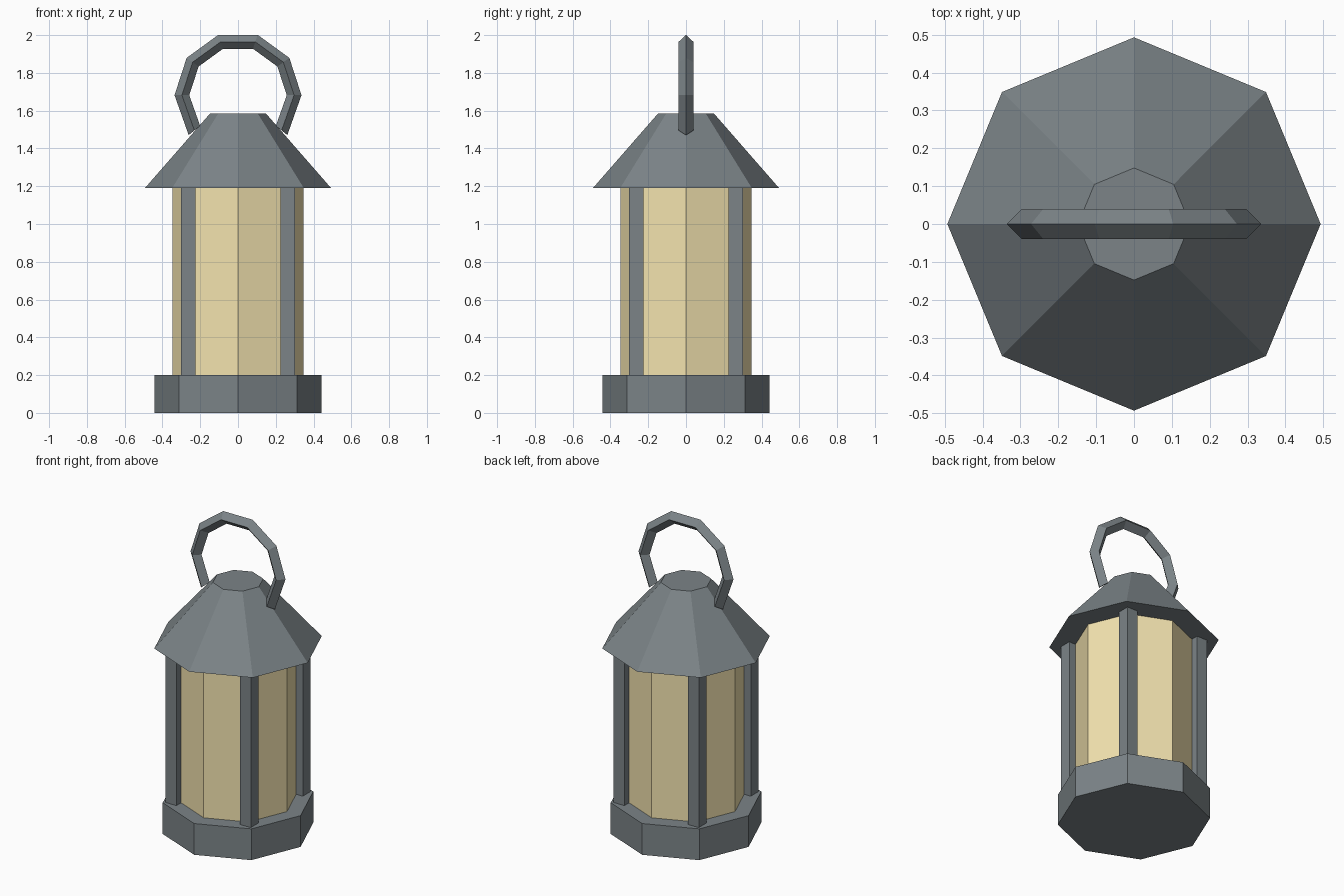
import bpy, bmesh
from math import sin, cos, radians
from mathutils import Matrix, Vector

if "Cube" in bpy.data.objects:
    bpy.data.objects.remove(bpy.data.objects["Cube"])


def material(name, rgb):
    m = bpy.data.materials.new(name)
    m.diffuse_color = (*rgb, 1)
    m.use_nodes = True
    m.node_tree.nodes["Principled BSDF"].inputs["Base Color"].default_value = m.diffuse_color
    return m


METAL = material("dark_metal", (0.20, 0.23, 0.245))
GLASS = material("warm_glass", (0.90, 0.77, 0.43))


def finish(name, bm, mat):
    bmesh.ops.recalc_face_normals(bm, faces=bm.faces)
    me = bpy.data.meshes.new(name)
    bm.to_mesh(me)
    bm.free()
    me.materials.append(mat)
    ob = bpy.data.objects.new(name, me)
    bpy.context.collection.objects.link(ob)
    return ob


def octagon(name, r_bottom, r_top, z0, z1, mat):
    """Eight-sided frustum with corners on the axes."""
    bm = bmesh.new()
    bmesh.ops.create_cone(bm, cap_ends=True, segments=8, radius1=r_bottom,
                          radius2=r_top, depth=z1 - z0,
                          matrix=Matrix.Translation((0, 0, (z0 + z1) / 2)))
    return finish(name, bm, mat)


# Base, glass body and roof
octagon("base", 0.443, 0.443, 0.0, 0.20, METAL)
octagon("glass", 0.347, 0.347, 0.20, 1.19, GLASS)
octagon("roof", 0.493, 0.148, 1.19, 1.585, METAL)

# Four square corner posts
for sx, side in ((-1, "left"), (1, "right")):
    for sy, end in ((-1, "front"), (1, "back")):
        bm = bmesh.new()
        bmesh.ops.create_cube(bm, size=1)
        bmesh.ops.scale(bm, vec=(0.076, 0.076, 0.99), verts=bm.verts)
        bmesh.ops.translate(bm, vec=(sx * 0.263, sy * 0.263, 0.695), verts=bm.verts)
        finish(f"post_{end}_{side}", bm, METAL)

# Handle: diamond section swept along an open ring
R, r, zc = 0.297, 0.039, 1.682
bm = bmesh.new()
rings = []
for deg in (-39, 0, 36, 72, 108, 144, 180, 219):
    out = Vector((cos(radians(deg)), 0, sin(radians(deg))))
    mid = out * R + Vector((0, 0, zc))
    offsets = (out * r, Vector((0, r, 0)), -out * r, Vector((0, -r, 0)))
    rings.append([bm.verts.new(mid + o) for o in offsets])
for a, b in zip(rings, rings[1:]):
    for i in range(4):
        j = (i + 1) % 4
        bm.faces.new((a[i], a[j], b[j], b[i]))
bm.faces.new(rings[0])
bm.faces.new(rings[-1])
finish("handle", bm, METAL)
